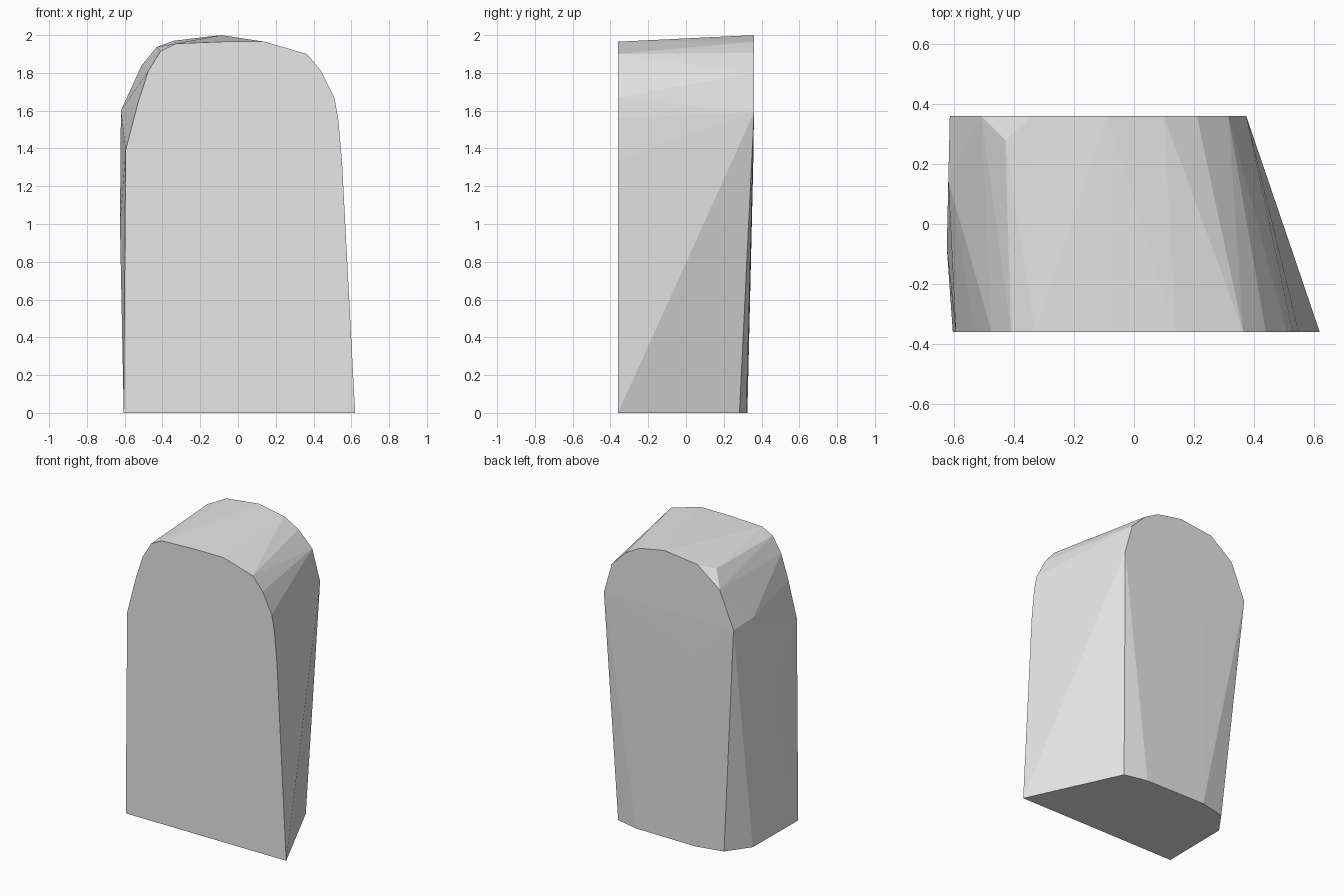
import bpy
import bmesh

# Remove the default cube
cube = bpy.data.objects.get("Cube")
if cube:
    bpy.data.objects.remove(cube, do_unlink=True)

# One flat grey
grey = bpy.data.materials.new("stone_grey")
grey.use_nodes = True
colour = (0.8, 0.8, 0.8, 1.0)
grey.diffuse_color = colour
grey.node_tree.nodes["Principled BSDF"].inputs["Base Color"].default_value = colour

HALF_DEPTH = 0.36

# Arched front outline (x, z)
front_profile = [
    (0.62, 0), (0.55, 1.34), (0.53, 1.56), (0.51, 1.67), (0.44, 1.81),
    (0.365, 1.9), (0.14, 1.965), (-0.08, 1.965), (-0.33, 1.955),
    (-0.41, 1.915), (-0.475, 1.81), (-0.53, 1.64), (-0.595, 1.39), (-0.605, 0),
]

# Narrower rounded back outline (x, z)
back_profile = [
    (0.375, 1.59), (0.315, 1.8), (0.21, 1.905), (0.1, 1.965),
    (-0.09, 2), (-0.34, 1.97), (-0.51, 1.84), (-0.615, 1.59),
]

# Rear edge of the foot (x, y)
foot_profile = [(0.32, 0.283), (0.157, 0.32), (-0.303, 0.325), (-0.489, 0.283), (-0.6, 0.128)]

# Slight bulges on the side, shoulder and back
bulges = [(-0.62, 0.147, 1.6), (-0.625, -0.08, 1.0), (-0.43, 0.28, 1.937), (-0.3, 0.356, 1.32)]

points = [(x, -HALF_DEPTH, z) for x, z in front_profile]
points += [(x, HALF_DEPTH, z) for x, z in back_profile]
points += [(x, y, 0) for x, y in foot_profile]
points += bulges

# Skin the outlines with a convex, faceted surface
bm = bmesh.new()
for p in points:
    bm.verts.new(p)
hull = bmesh.ops.convex_hull(bm, input=bm.verts[:])
loose = [v for v in bm.verts if not v.link_faces]
bmesh.ops.delete(bm, geom=loose, context='VERTS')

# Merge flat triangles into clean front and bottom faces
bmesh.ops.dissolve_limit(bm, angle_limit=0.002, verts=bm.verts[:], edges=bm.edges[:])
bmesh.ops.recalc_face_normals(bm, faces=bm.faces[:])

mesh = bpy.data.meshes.new("arched_block")
bm.to_mesh(mesh)
bm.free()
mesh.materials.append(grey)
block = bpy.data.objects.new("arched_block", mesh)
bpy.context.collection.objects.link(block)
